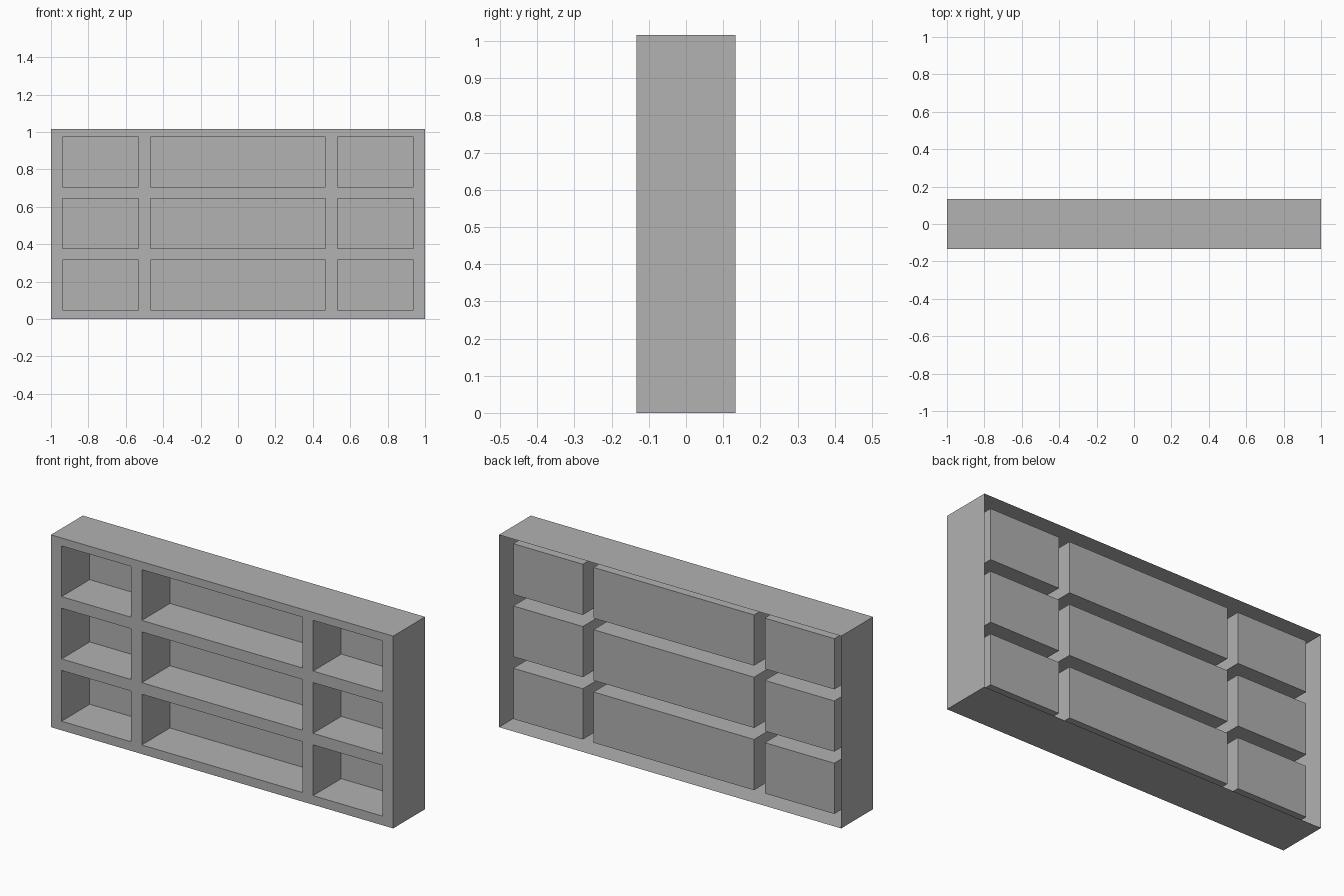
import bpy, bmesh

if "Cube" in bpy.data.objects:
    bpy.data.objects.remove(bpy.data.objects["Cube"])

W, H = 1.0, 1.016                 # half width, height
FRONT, BACK, POCKET = -0.133, 0.133, 0.102
XS = [-W, -0.938, -0.532, -0.469, 0.469, 0.532, 0.938, W]
ZS = [0, 0.048, 0.316, 0.377, 0.645, 0.706, 0.974, H]

grey = bpy.data.materials.new("plain grey")
grey.diffuse_color = (0.445, 0.445, 0.445, 1)
grey.use_nodes = True
grey.node_tree.nodes["Principled BSDF"].inputs["Base Color"].default_value = grey.diffuse_color


def quad(bm, *pts):
    return bm.faces.new([bm.verts.new(p) for p in pts])


def sleeve(bm, x0, x1, z0, z1, y0, y1, inward):
    """Four thin walls running from y0 back to y1."""
    c = [(x0, z0), (x1, z0), (x1, z1), (x0, z1)]
    for (ax, az), (bx, bz) in zip(c, c[1:] + c[:1]):
        f = quad(bm, (ax, y0, az), (ax, y1, az), (bx, y1, bz), (bx, y0, bz))
        f.normal_update()
        toward = f.normal.x * ((x0 + x1) / 2 - ax) + f.normal.z * ((z0 + z1) / 2 - az)
        if (toward > 0) != inward:
            f.normal_flip()


def front_panel(bm, x0, x1, z0, z1, y):
    quad(bm, (x0, y, z0), (x1, y, z0), (x1, y, z1), (x0, y, z1))


def finish(bm, name):
    bmesh.ops.remove_doubles(bm, verts=bm.verts, dist=1e-5)
    me = bpy.data.meshes.new(name)
    bm.to_mesh(me)
    bm.free()
    me.materials.append(grey)
    bpy.context.collection.objects.link(bpy.data.objects.new(name, me))


# Outer shell: front lattice and four sides, open at the back
bm = bmesh.new()
for i in range(7):
    for j in range(7):
        if not (i % 2 and j % 2):
            front_panel(bm, XS[i], XS[i + 1], ZS[j], ZS[j + 1], FRONT)
sleeve(bm, -W, W, 0, H, FRONT, BACK, False)
finish(bm, "shelf_frame")

# Nine compartments: thin boxes open at the front
for j in (1, 3, 5):
    for i in (1, 3, 5):
        bm = bmesh.new()
        box = (XS[i], XS[i + 1], ZS[j], ZS[j + 1])
        sleeve(bm, *box, FRONT, POCKET, True)
        front_panel(bm, *box, POCKET)
        finish(bm, f"compartment_row{j // 2 + 1}_column{i // 2 + 1}")
